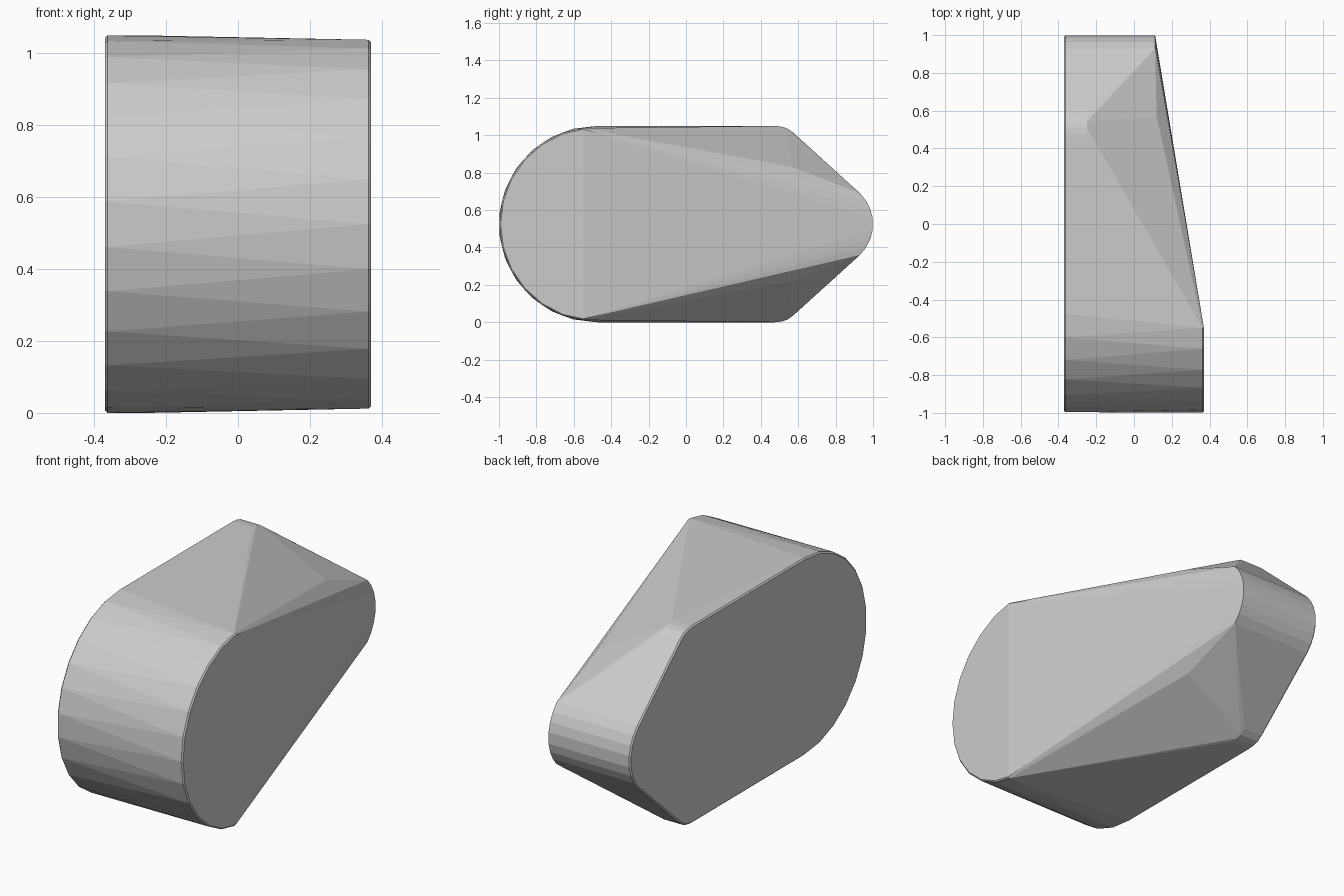
import bpy, bmesh
from math import sin, cos, radians

if "Cube" in bpy.data.objects:
    bpy.data.objects.remove(bpy.data.objects["Cube"])

MID = 0.525  # height of the horizontal symmetry axis


def arc(cy, r, start, end, n):
    """Arc in the side plane as (y, offset from mid height)."""
    angles = [radians(start + (end - start) * i / n) for i in range(n + 1)]
    return [(cy + r * cos(a), r * sin(a)) for a in angles]


points = []


def ring(x, profile):
    for y, h in profile:
        points.extend([(x, y, MID + h), (x, y, MID - h)])


step = 180 / 13
# rounded front, shoulder corner and small rear tip
front = arc(-0.475, 0.525, 90, 180 - step / 2, 6)
shoulder = [(0.475, 0.525), (0.51, 0.521), (0.54, 0.512), (0.572, 0.49)]
tip = arc(0.77, 0.23, 46, 46 / 6, 3)

# wide left side with a narrow edge bevel
side = front + shoulder + tip
ring(-0.363, side)
ring(-0.37, [(y * 0.993, h * 0.987) for y, h in side])

# right side: flat front cap, then slanted face back to the tip
cap = arc(-0.475, 0.523, 180 - 6 * step, 180, 6)
cap[0] = (-0.55, 0.513)
ring(0.363, cap)
ring(0.37, [(-0.475 + (y + 0.475) * 0.987, h * 0.987) for y, h in cap])
ring(0.112, tip)

# shoulder end points and the extra facet point on the cut corners
ring(-0.25, shoulder)
ring(0.12, [(0.57, 0.305)])

bm = bmesh.new()
for p in points:
    bm.verts.new(p)
res = bmesh.ops.convex_hull(bm, input=bm.verts[:])
loose = [v for v in bm.verts if not v.link_faces]
bmesh.ops.delete(bm, geom=loose, context='VERTS')
bmesh.ops.dissolve_limit(bm, angle_limit=radians(0.5), verts=bm.verts[:], edges=bm.edges[:])
bmesh.ops.recalc_face_normals(bm, faces=bm.faces[:])

mesh = bpy.data.meshes.new("wedge_block")
bm.to_mesh(mesh)
bm.free()
obj = bpy.data.objects.new("wedge_block", mesh)
bpy.context.collection.objects.link(obj)
